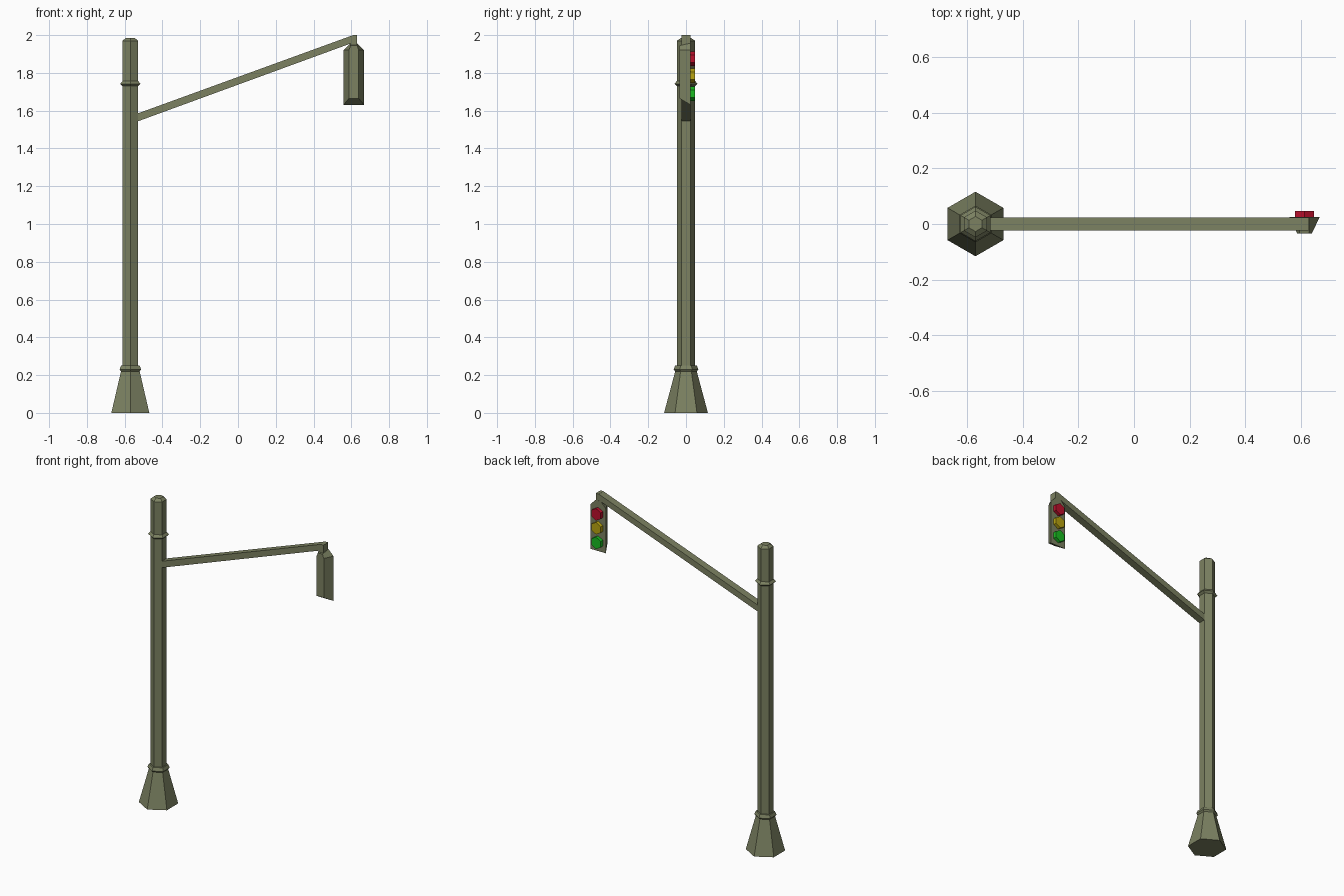
import bpy, bmesh, math
from mathutils import Vector

if "Cube" in bpy.data.objects:
    bpy.data.objects.remove(bpy.data.objects["Cube"])


def material(name, rgb):
    m = bpy.data.materials.new(name)
    m.diffuse_color = (*rgb, 1)
    m.use_nodes = True
    m.node_tree.nodes["Principled BSDF"].inputs["Base Color"].default_value = m.diffuse_color
    return m


OLIVE = material("olive_paint", (0.20, 0.22, 0.12))


def loft(name, rings, mat):
    """Skin equal-sized rings of points and cap both ends."""
    bm = bmesh.new()
    loops = [[bm.verts.new(p) for p in ring] for ring in rings]
    n = len(loops[0])
    for a, b in zip(loops, loops[1:]):
        for i in range(n):
            j = (i + 1) % n
            bm.faces.new((a[i], a[j], b[j], b[i]))
    bm.faces.new(loops[0][::-1])
    bm.faces.new(loops[-1])
    bmesh.ops.recalc_face_normals(bm, faces=bm.faces)
    me = bpy.data.meshes.new(name)
    bm.to_mesh(me)
    bm.free()
    me.materials.append(mat)
    ob = bpy.data.objects.new(name, me)
    bpy.context.collection.objects.link(ob)
    return ob


def hexagon(r):
    return [(r * math.sin(i * math.pi / 3), r * math.cos(i * math.pi / 3)) for i in range(6)]


# Hexagonal post: flared foot, two collars and a bevelled cap (radius, z)
POST_X = -0.57
post = [(0.116, 0), (0.057, 0.22), (0.066, 0.23), (0.057, 0.25), (0.048, 0.25),
        (0.048, 1.73), (0.062, 1.742), (0.048, 1.757), (0.048, 1.97), (0.027, 1.985)]
loft("post", [[(POST_X + x, y, z) for x, y in hexagon(r)] for r, z in post], OLIVE)

# Slanted arm that bends down into the signal hanger (top x, z, bottom x, z)
arm = [(-0.54, 1.582, -0.54, 1.54), (0.60, 2.0, 0.595, 1.958), (0.63, 2.0, 0.595, 1.958),
       (0.63, 1.93, 0.595, 1.93)]
W = 0.024
loft("arm", [[(xt, -W, zt), (xt, W, zt), (xb, W, zb), (xb, -W, zb)]
             for xt, zt, xb, zb in (arm[0], (0.61, 2.0, 0.595, 1.955))], OLIVE)
loft("hanger", [[(x, y, z) for x, y in ((0.595, -W), (0.63, -W), (0.63, W), (0.595, W))]
                for z in (1.92, 1.955)] +
     [[(0.608, -W, 2.0), (0.63, -W, 2.0), (0.63, W, 2.0), (0.608, W, 2.0)]], OLIVE)

# Signal housing: wide lens side at the back, narrower towards the front
SIG_X = 0.613


def housing_ring(y, w, bottom, shoulder, top, neck):
    return [(SIG_X + x, y, z) for x, z in ((-w, bottom), (w, bottom), (w, shoulder),
                                           (neck, top), (-neck, top), (-w, shoulder))]


loft("signal_housing", [housing_ring(0.025, 0.055, 1.63, 1.92, 1.957, 0.018),
                        housing_ring(-0.034, 0.026, 1.665, 1.92, 1.945, 0.017)], OLIVE)

# Three hexagonal lenses facing the back
for name, z, rgb in (("red", 1.875, (0.5, 0.005, 0.025)),
                     ("yellow", 1.785, (0.48, 0.37, 0.005)),
                     ("green", 1.69, (0.01, 0.5, 0.015))):
    loft(name + "_lens", [[(SIG_X + x, y, z + v) for x, v in hexagon(0.039)]
                          for y in (0.02, 0.047)], material(name, rgb))
